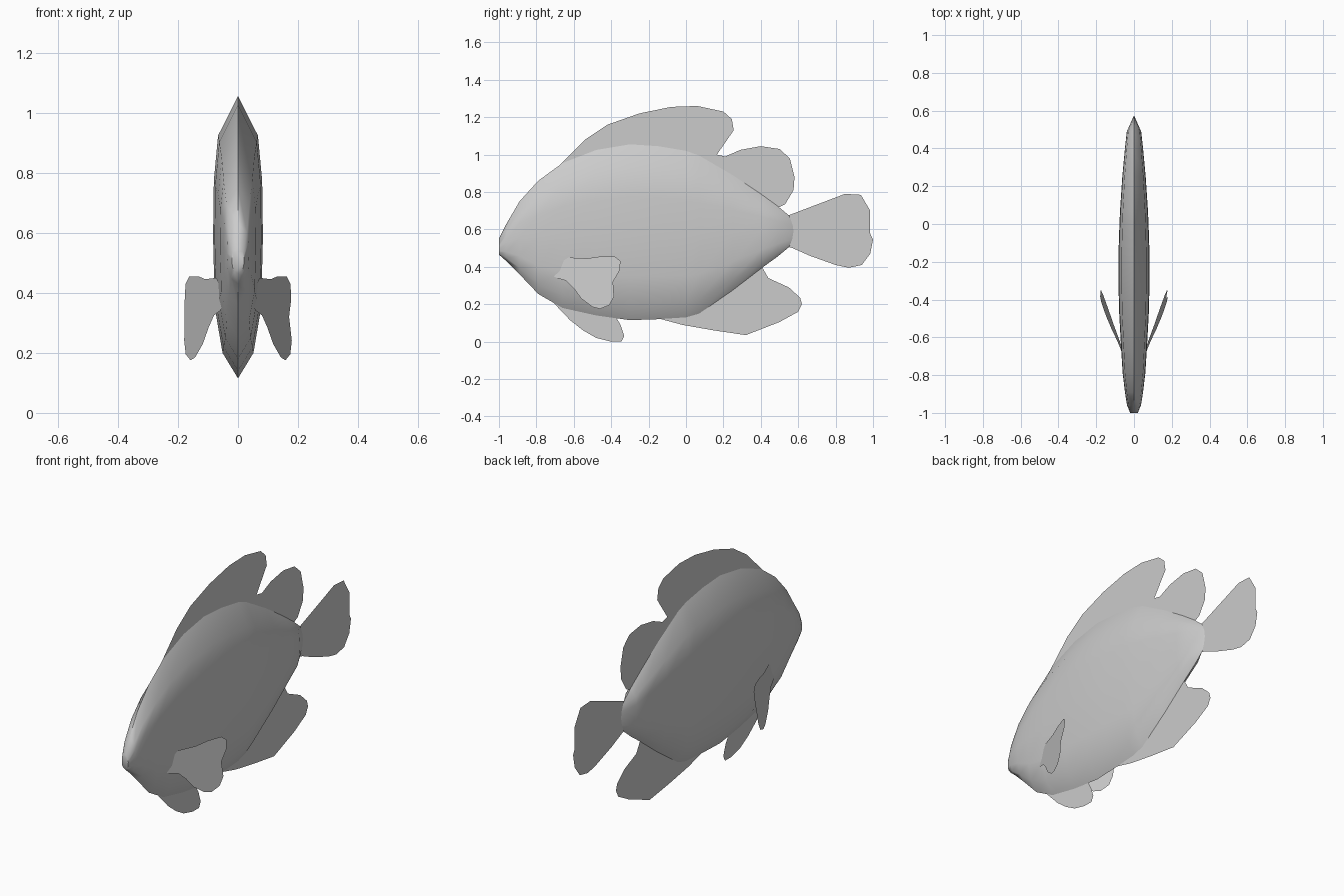
import bpy, bmesh, math


def finish(name, bm, smooth=True):
    mesh = bpy.data.meshes.new(name)
    bm.to_mesh(mesh)
    bm.free()
    ob = bpy.data.objects.new(name, mesh)
    bpy.context.collection.objects.link(ob)
    if smooth:
        bpy.ops.object.select_all(action='DESELECT')
        ob.select_set(True)
        bpy.context.view_layer.objects.active = ob
        bpy.ops.object.shade_smooth_by_angle(angle=math.radians(60))
    return ob


def fin(name, outline, x_at=lambda y, z: 0.0):
    """Paper-thin fin from a side outline of (y, z) points."""
    bm = bmesh.new()
    face = bm.faces.new([bm.verts.new((x_at(y, z), y, z)) for y, z in outline])
    bmesh.ops.triangulate(bm, faces=[face])
    return finish(name, bm, smooth=False)


# body: stations along the length (y, bottom, top, half width)
stations = [
    (-1.0, .465, .55, .02), (-.96, .43, .63, .037), (-.89, .36, .75, .048),
    (-.79, .255, .86, .06), (-.66, .18, .955, .068), (-.48, .14, 1.025, .078),
    (-.3, .115, 1.055, .083), (-.15, .12, 1.045, .082), (0, .13, 1.02, .077),
    (.07, .15, .995, .074), (.25, .275, .89, .062), (.4, .39, .79, .048),
    (.49, .455, .725, .038), (.55, .505, .675, 0)]
# cross-section: (height fraction, width fraction)
half = [(0, 0), (.09, .62), (.25, .93), (.5, 1), (.7, .97), (.86, .8), (1, 0)]
section = half + [(h, -w) for h, w in reversed(half[1:-1])]

bm = bmesh.new()
rings = []
for i, (y, lo, hi, w) in enumerate(stations):
    bulge = .025 if i == len(stations) - 1 else 0
    rings.append([bm.verts.new((w * f, y + bulge * math.sin(math.pi * h), lo + (hi - lo) * h))
                  for h, f in section])
n = len(section)
for a, b in zip(rings, rings[1:]):
    for j in range(n):
        k = (j + 1) % n
        bm.faces.new((a[j], a[k], b[k], b[j]))
bm.faces.new(rings[0])
bmesh.ops.remove_doubles(bm, verts=bm.verts, dist=.0005)
bmesh.ops.recalc_face_normals(bm, faces=bm.faces)
finish("body", bm)

# fins on the centre plane
fin("front_dorsal_fin", [
    (-.72, .90), (-.63, .99), (-.54, 1.08), (-.42, 1.16), (-.25, 1.22), (-.08, 1.255),
    (.06, 1.26), (.2, 1.23), (.245, 1.19), (.255, 1.13), (.165, 1.0), (.15, .93),
    (0, 1.0), (-.28, 1.03), (-.5, 1.0)])
fin("rear_dorsal_fin", [
    (.165, 1.0), (.21, .99), (.29, 1.025), (.4, 1.045), (.5, 1.03), (.555, .98),
    (.58, .88), (.575, .81), (.53, .735), (.48, .71), (.35, .81), (.15, .93)])
fin("tail_fin", [
    (.5, .66), (.56, .68), (.85, .79), (.935, .785), (.985, .7), (.97, .61), (1.0, .545),
    (.985, .47), (.94, .41), (.87, .395), (.8, .41), (.66, .46), (.57, .5), (.5, .52)])
fin("anal_fin", [
    (.4, .41), (.44, .34), (.55, .29), (.61, .235), (.62, .2), (.6, .16), (.5, .105),
    (.32, .035), (.15, .06), (-.02, .09), (-.17, .13), (.05, .16), (.23, .28)])
fin("pelvic_fin", [
    (-.72, .22), (-.62, .115), (-.55, .06), (-.48, .02), (-.4, 0), (-.345, 0),
    (-.33, .03), (-.35, .09), (-.38, .14), (-.5, .16)])

# pectoral fins, splayed outward on both sides
pectoral = [
    (-.71, .35), (-.66, .43), (-.63, .45), (-.53, .445), (-.46, .455), (-.38, .455),
    (-.35, .43), (-.355, .38), (-.39, .32), (-.385, .24), (-.41, .195), (-.46, .175),
    (-.5, .185), (-.56, .23), (-.6, .285), (-.64, .325), (-.69, .34)]
for side, s in (("left", -1), ("right", 1)):
    fin(side + "_pectoral_fin", pectoral,
        lambda y, z: s * (.045 + .36 * (y + .71) + .09 * (.43 - z)))
